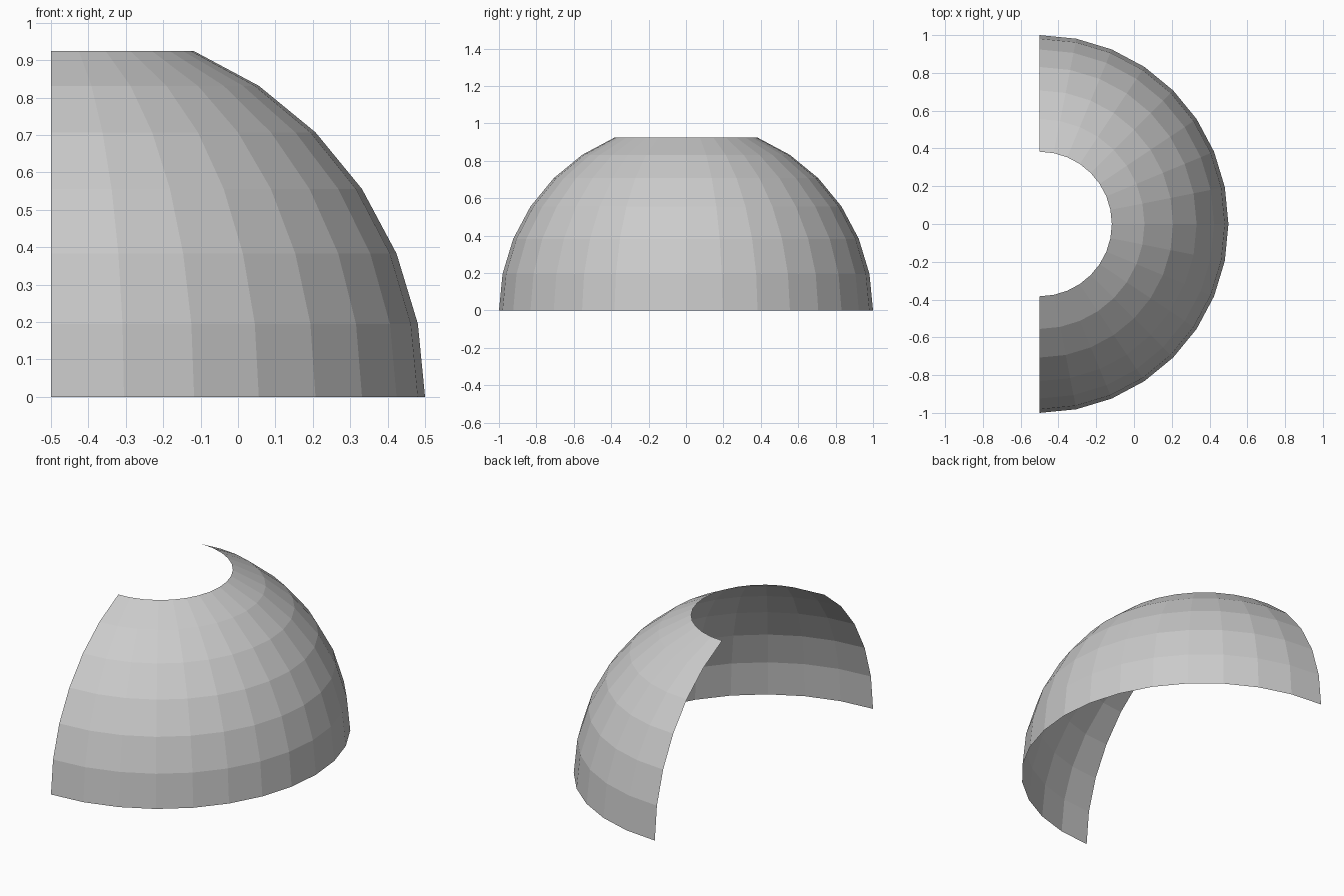
import bpy, bmesh
from mathutils import Matrix

if "Cube" in bpy.data.objects:
    bpy.data.objects.remove(bpy.data.objects["Cube"])

# Half dome: a 32 x 16 sphere keeping only the +x, upper part, open at the crown
bm = bmesh.new()
bmesh.ops.create_uvsphere(bm, u_segments=32, v_segments=16, radius=1.0)

def outside(face):
    c = face.calc_center_median()
    return c.x < 0 or c.z < 0 or c.z > 0.92

bmesh.ops.delete(bm, geom=[f for f in bm.faces if outside(f)], context='FACES')

# Centre the half shell on x
bmesh.ops.transform(bm, matrix=Matrix.Translation((-0.5, 0, 0)), verts=bm.verts)

mesh = bpy.data.meshes.new("half_dome_shell")
bm.to_mesh(mesh)
bm.free()
shell = bpy.data.objects.new("half_dome_shell", mesh)
bpy.context.collection.objects.link(shell)
